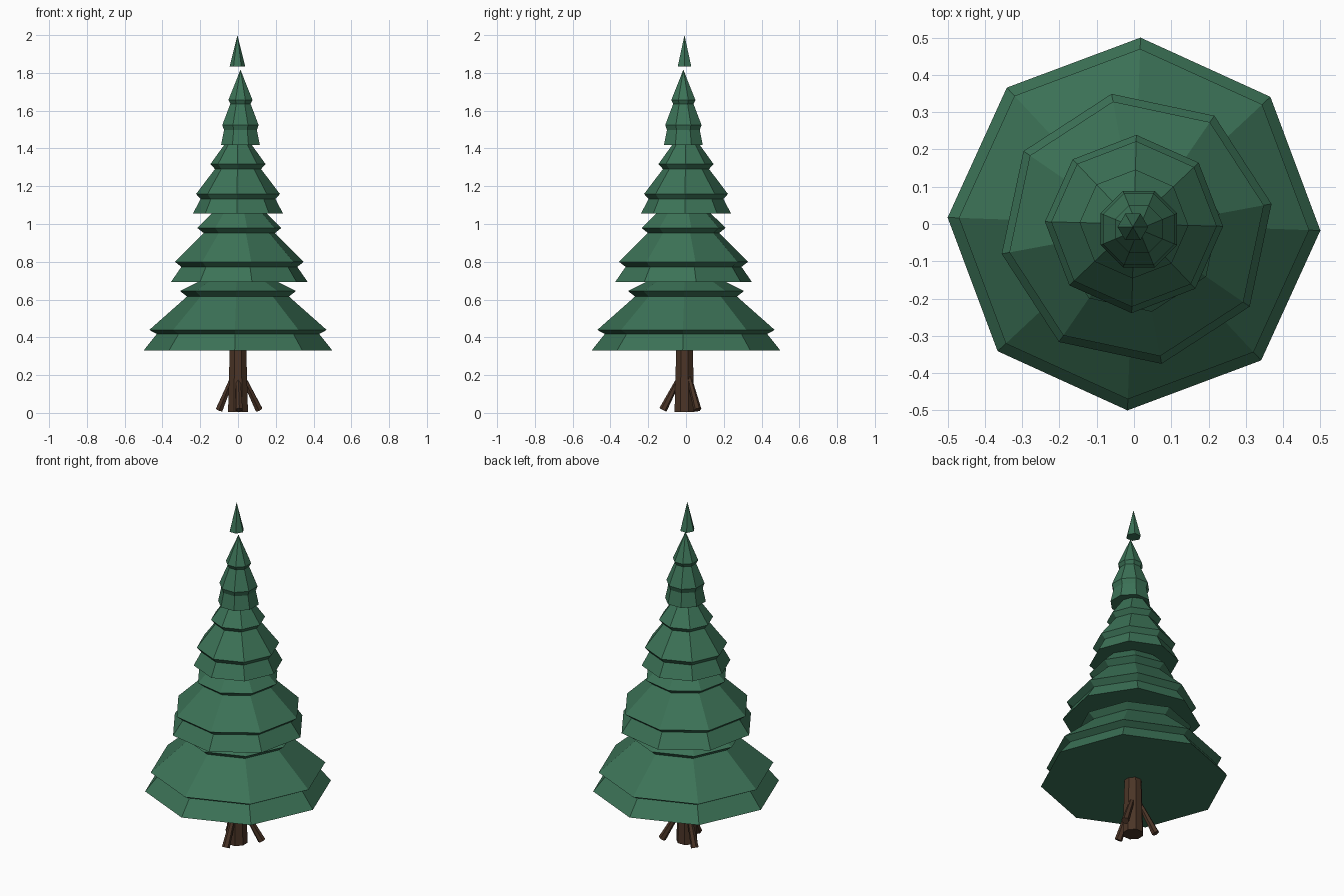
import bpy, bmesh, math
from mathutils import Vector

if "Cube" in bpy.data.objects:
    bpy.data.objects.remove(bpy.data.objects["Cube"])


def material(name, rgb):
    m = bpy.data.materials.new(name)
    m.diffuse_color = (*rgb, 1)
    m.use_nodes = True
    m.node_tree.nodes["Principled BSDF"].inputs["Base Color"].default_value = m.diffuse_color
    return m


GREEN = material("needles", (0.045, 0.17, 0.095))
BARK = material("bark", (0.07, 0.035, 0.02))


def finish(name, bm, mat):
    bmesh.ops.recalc_face_normals(bm, faces=bm.faces)
    mesh = bpy.data.meshes.new(name)
    bm.to_mesh(mesh)
    bm.free()
    mesh.materials.append(mat)
    obj = bpy.data.objects.new(name, mesh)
    bpy.context.collection.objects.link(obj)
    return obj


def lathe(name, profile, sides, angle, centre, mat):
    """Flat-sided solid from (radius, z) rings; radius 0 makes an apex."""
    bm = bmesh.new()
    rings = []
    for r, z in profile:
        if r == 0:
            rings.append([bm.verts.new((*centre, z))] * sides)
            continue
        turns = [math.radians(angle) + math.tau * i / sides for i in range(sides)]
        rings.append([bm.verts.new((centre[0] + r * math.cos(t),
                                    centre[1] + r * math.sin(t), z)) for t in turns])
    bm.faces.new(rings[0])
    for a, b in zip(rings, rings[1:]):
        for i in range(sides):
            j = (i + 1) % sides
            quad = [a[i], a[j], b[j], b[i]]
            bm.faces.new(list(dict.fromkeys(quad)))
    if profile[-1][0] > 0:
        bm.faces.new(rings[-1])
    return finish(name, bm, mat)


def limb(name, start, end, r1, r2, sides, mat):
    """Tapered stick between two points."""
    start, end = Vector(start), Vector(end)
    axis = end - start
    bm = bmesh.new()
    bmesh.ops.create_cone(bm, cap_ends=True, segments=sides, radius1=r1,
                          radius2=r2, depth=axis.length)
    obj = finish(name, bm, mat)
    obj.rotation_euler = axis.to_track_quat('Z', 'Y').to_euler()
    obj.location = (start + end) / 2
    return obj


# Foliage tiers: stepped eight-sided skirts with undercut ledges
tiers = [
    (-2.0, (0, 0), [(.50, .33), (.43, .418), (.47, .439), (.27, .616), (.307, .645), (0, .80)]),
    (10.5, (.007, -.013), [(.368, .693), (.312, .773), (.347, .80), (.192, .952), (.226, .979), (0, 1.2)]),
    (-1.5, (0, 0), [(.239, 1.055), (.198, 1.132), (.222, 1.159), (.122, 1.291), (.146, 1.317), (0, 1.52)]),
    (22.5, (.013, -.014), [(.111, 1.418), (.094, 1.497), (.104, 1.524), (.058, 1.636), (.069, 1.656), (0, 1.817)]),
]
for n, (angle, centre, profile) in enumerate(tiers, 1):
    lathe(f"foliage_tier_{n}", profile, 8, angle, centre, GREEN)

# Floating tip
lathe("tree_tip", [(.041, 1.835), (0, 2.0)], 6, 0, (-.003, -.008), GREEN)

# Trunk
lathe("trunk", [(.057, .005), (.045, .42)], 8, 22.5, (0, -.008), BARK)

# Three splayed roots
for n in range(3):
    t = math.radians(-90 + 120 * n)
    c, s = math.cos(t), math.sin(t)
    limb(f"root_{n + 1}", (.006 + .122 * c, .122 * s, .016),
         (.032 * c, .032 * s, .19), .021, .013, 6, BARK)
